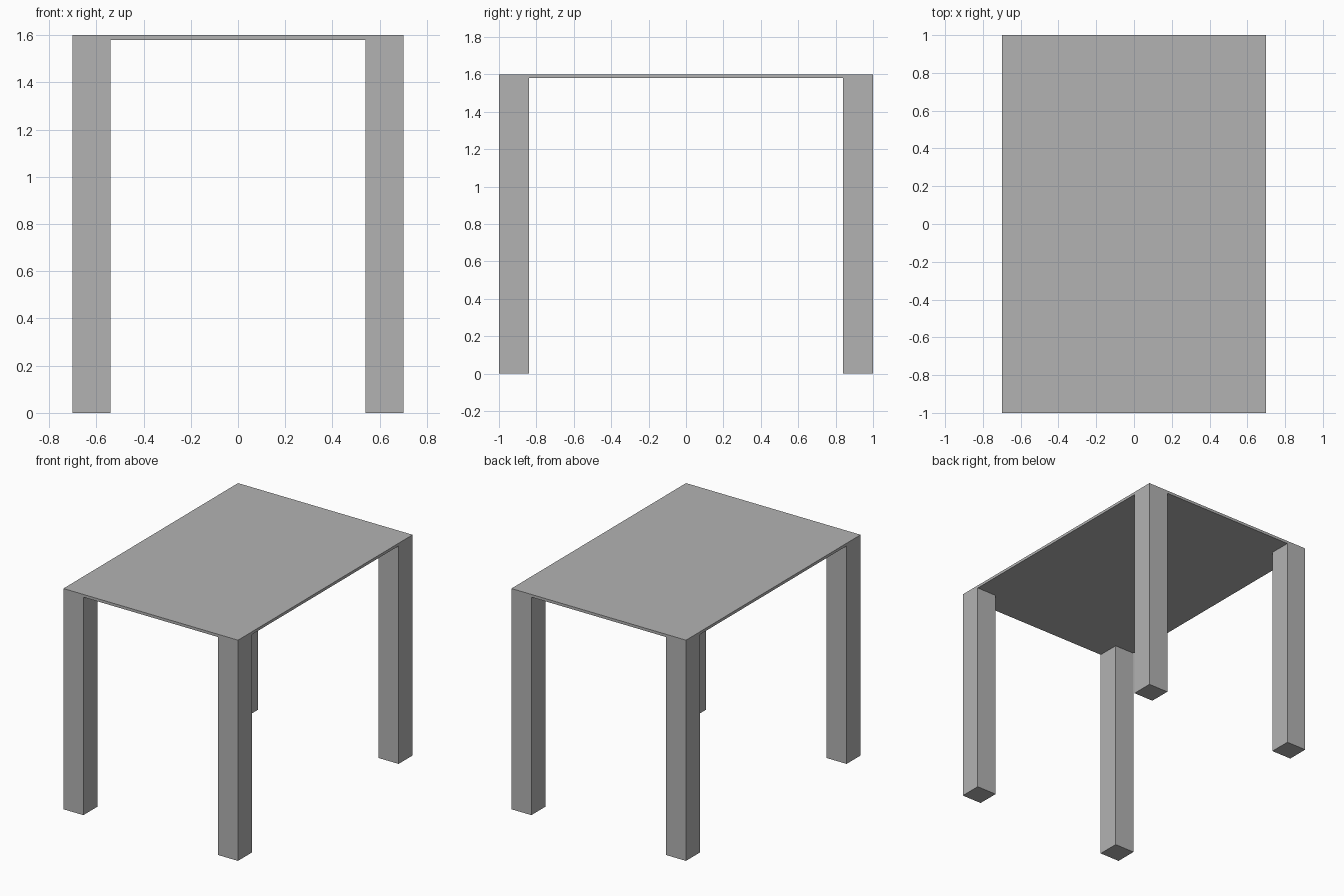
import bpy
import bmesh
from mathutils import Matrix, Vector

cube = bpy.data.objects.get("Cube")
if cube:
    bpy.data.objects.remove(cube, do_unlink=True)

WIDTH, DEPTH, HEIGHT = 1.4, 2.0, 1.6
TOP_THICKNESS = 0.02
LEG = 0.16
LEG_HEIGHT = HEIGHT - TOP_THICKNESS

# Single painted finish
grey = bpy.data.materials.new("plain grey")
grey.use_nodes = True
colour = (0.45, 0.45, 0.45, 1)
grey.diffuse_color = colour
grey.node_tree.nodes["Principled BSDF"].inputs["Base Color"].default_value = colour


def add_box(name, size, centre):
    mesh = bpy.data.meshes.new(name)
    bm = bmesh.new()
    bmesh.ops.create_cube(bm, size=1, matrix=Matrix.Diagonal((*size, 1)))
    bm.to_mesh(mesh)
    bm.free()
    mesh.materials.append(grey)
    obj = bpy.data.objects.new(name, mesh)
    obj.location = Vector(centre)
    bpy.context.collection.objects.link(obj)
    return obj


# Thin slab resting on the legs
add_box("tabletop", (WIDTH, DEPTH, TOP_THICKNESS),
        (0, 0, HEIGHT - TOP_THICKNESS / 2))

# Square legs flush with the corners of the slab
for end, sy in (("front", -1), ("back", 1)):
    for side, sx in (("left", 1), ("right", -1)):
        add_box(f"{end}_{side}_leg", (LEG, LEG, LEG_HEIGHT),
                (sx * (WIDTH - LEG) / 2, sy * (DEPTH - LEG) / 2, LEG_HEIGHT / 2))
